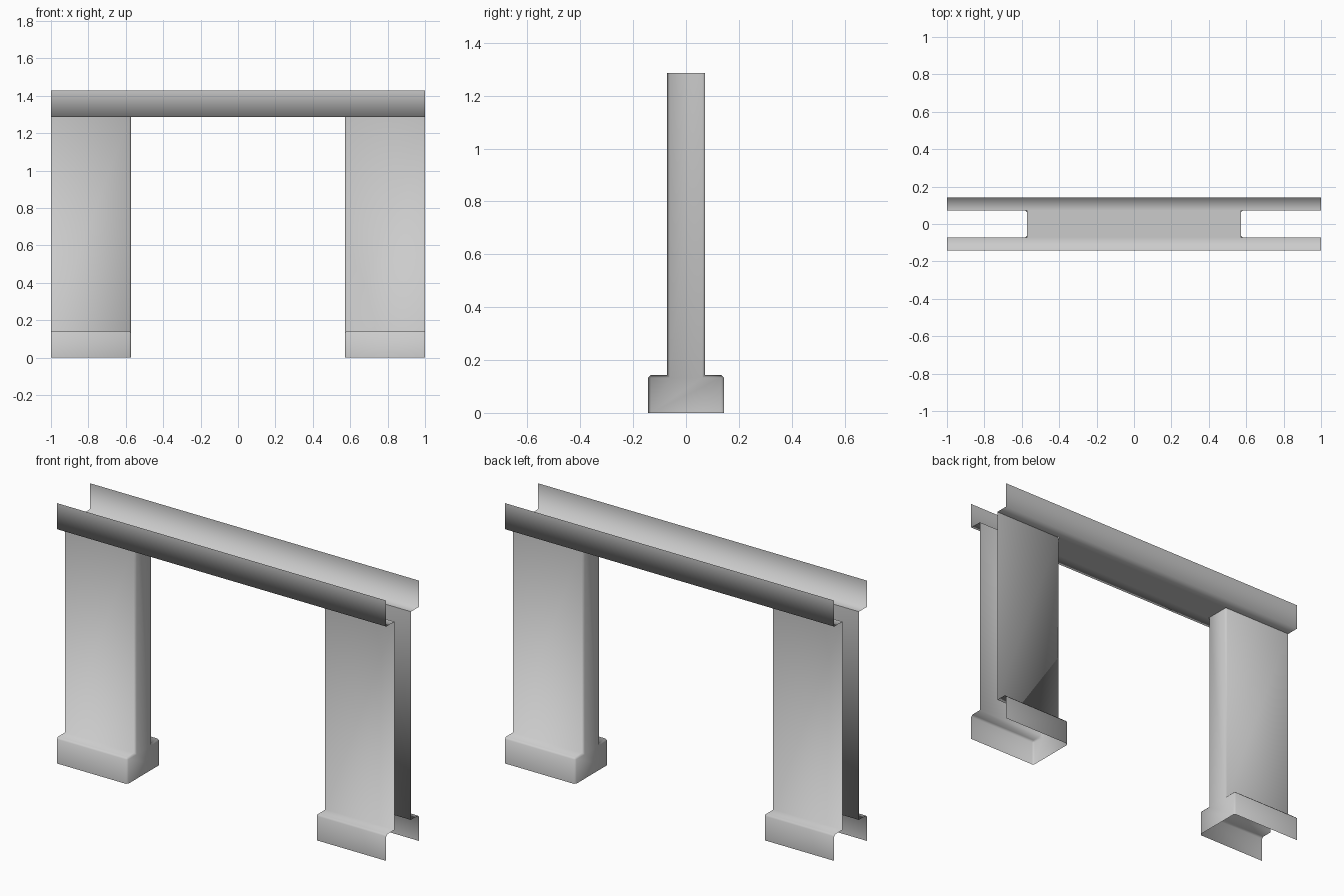
import bpy, bmesh

if "Cube" in bpy.data.objects:
    bpy.data.objects.remove(bpy.data.objects["Cube"])

U = 1 / 7                      # module size
WIDE, NARROW = U, U / 2        # half depths of foot/lintel and pillar
INNER, TOP = 4 * U, 9 * U      # doorway edge, pillar height


def finish(name, bm, bevel=0.0):
    bmesh.ops.remove_doubles(bm, verts=bm.verts, dist=1e-5)
    bm.normal_update()
    if bevel:
        edges = [e for e in bm.edges
                 if len(e.link_faces) == 2 and e.calc_face_angle() > 0.5
                 and e.is_convex]
        bmesh.ops.bevel(bm, geom=edges, offset=bevel, segments=1,
                        profile=0.5, affect='EDGES')
    for f in bm.faces:
        f.smooth = True
    mesh = bpy.data.meshes.new(name)
    bm.to_mesh(mesh)
    bm.free()
    obj = bpy.data.objects.new(name, mesh)
    bpy.context.collection.objects.link(obj)
    return obj


def pillar(name, side):
    # T-shaped section swept along x, capped only on the doorway side
    bm = bmesh.new()
    section = [(-WIDE, 0), (-WIDE, U), (-NARROW, U), (-NARROW, TOP),
               (NARROW, TOP), (NARROW, U), (WIDE, U), (WIDE, 0)]
    outer = [bm.verts.new((side, y, z)) for y, z in section]
    inner = [bm.verts.new((side * INNER, y, z)) for y, z in section]
    for i in (0, 1, 2, 4, 5, 6):
        face = [outer[i], outer[i + 1], inner[i + 1], inner[i]]
        bm.faces.new(face if side < 0 else face[::-1])
    bm.faces.new(inner if side < 0 else inner[::-1])
    bm.normal_update()
    # outward direction: the front wall must face -y
    bm.faces.ensure_lookup_table()
    if bm.faces[0].normal.y > 0:
        bmesh.ops.reverse_faces(bm, faces=bm.faces[:])
    cap = bm.faces[-1]
    if cap.normal.x * side > 0:
        cap.normal_flip()
    return finish(name, bm, 0.01)


def lintel():
    # Open-topped channel with gaps above the hollow pillars
    bm = bmesh.new()
    xs = (-1, -INNER, INNER, 1)
    section = [(-WIDE, TOP + U), (-WIDE, TOP), (-NARROW, TOP),
               (NARROW, TOP), (WIDE, TOP), (WIDE, TOP + U)]
    grid = [[bm.verts.new((x, y, z)) for y, z in section] for x in xs]
    for i in range(3):
        for j in range(5):
            if j == 2 and i != 1:
                continue
            bm.faces.new((grid[i][j], grid[i][j + 1],
                          grid[i + 1][j + 1], grid[i + 1][j]))
    bm.normal_update()
    bm.faces.ensure_lookup_table()
    if bm.faces[0].normal.y > 0:
        bmesh.ops.reverse_faces(bm, faces=bm.faces[:])
    return finish("lintel_channel", bm)


pillar("left_pillar", -1)
pillar("right_pillar", 1)
lintel()
